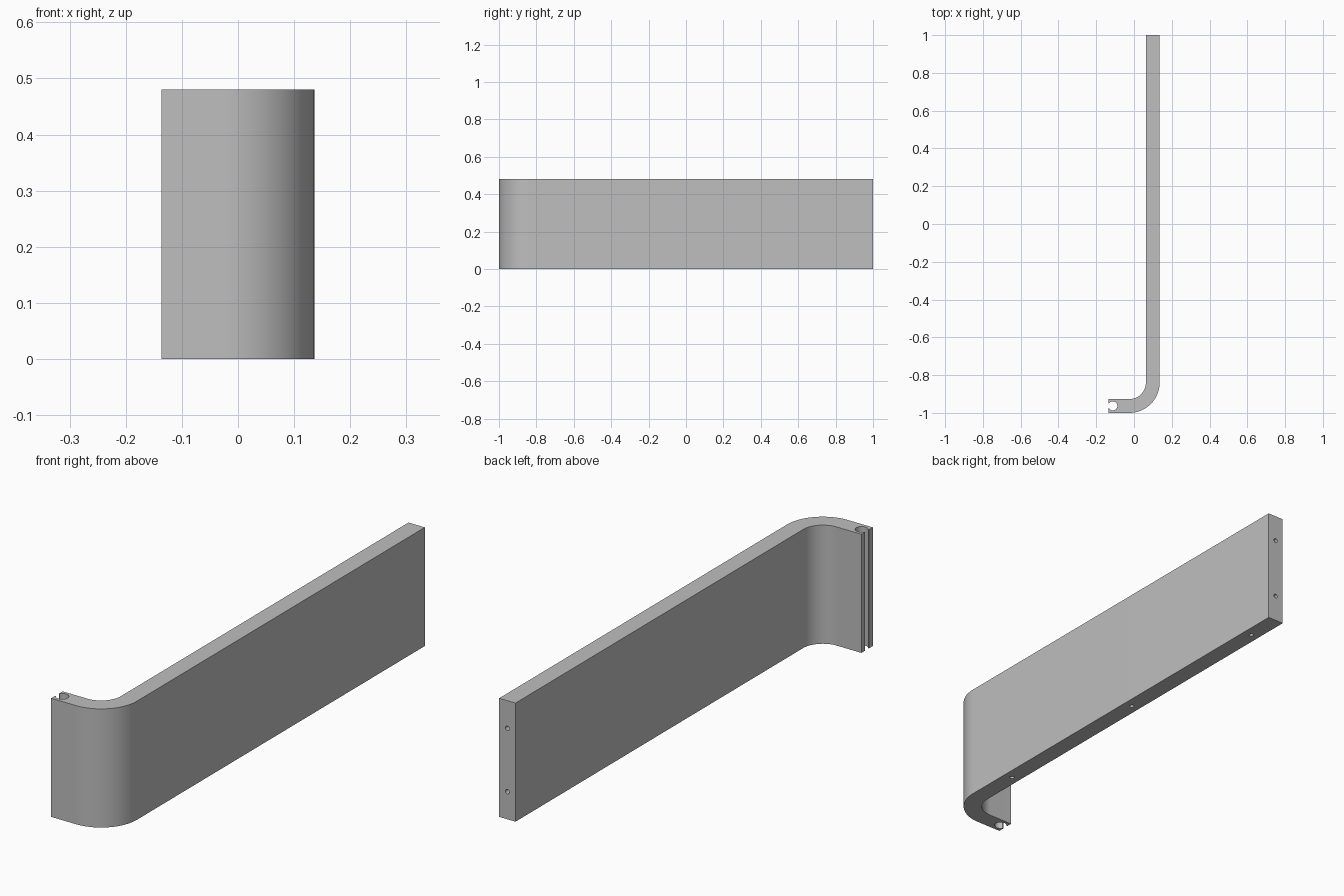
import bpy, bmesh
from math import radians, sin, cos
from mathutils import Matrix, Vector

if "Cube" in bpy.data.objects:
    bpy.data.objects.remove(bpy.data.objects["Cube"])

HEIGHT = 0.48
OUT_X, IN_X = 0.136, 0.063        # two faces of the long panel
BEND = (-0.025, -0.839)           # centre of the corner bend
MID_Y = -0.963                    # middle of the short return
HOLE_R, HOLE_DEPTH = 0.009, 0.08

grey = bpy.data.materials.new("plain grey")
grey.use_nodes = True
grey.diffuse_color = (0.52, 0.52, 0.52, 1)
grey.node_tree.nodes["Principled BSDF"].inputs["Base Color"].default_value = (0.52, 0.52, 0.52, 1)


def arc(centre, radius, start, end, steps):
    """Points on a circular arc, angles in degrees."""
    angles = [radians(start + (end - start) * i / steps) for i in range(steps + 1)]
    return [(centre[0] + radius * cos(a), centre[1] + radius * sin(a)) for a in angles]


def make_object(name, bm):
    bmesh.ops.recalc_face_normals(bm, faces=bm.faces)
    mesh = bpy.data.meshes.new(name)
    bm.to_mesh(mesh)
    bm.free()
    mesh.materials.append(grey)
    obj = bpy.data.objects.new(name, mesh)
    bpy.context.collection.objects.link(obj)
    return obj


# Bent panel outline, with the round keyhole slot in the end of the return
outline = [(-OUT_X, -1)]
outline += arc(BEND, OUT_X - BEND[0], -90, 0, 32)
outline += [(OUT_X, 1), (IN_X, 1)]
outline += arc(BEND, IN_X - BEND[0], 0, -90, 32)
outline += [(-OUT_X, BEND[1] - (IN_X - BEND[0])), (-OUT_X, MID_Y + 0.012)]
outline += arc((-0.112, MID_Y), 0.024, 150, -150, 32)
outline += [(-OUT_X, MID_Y - 0.012)]

bm = bmesh.new()
base = bm.faces.new([bm.verts.new((x, y, 0)) for x, y in outline])
top = bmesh.ops.extrude_face_region(bm, geom=[base])
bmesh.ops.translate(bm, vec=(0, 0, HEIGHT),
                    verts=[v for v in top["geom"] if isinstance(v, bmesh.types.BMVert)])
panel = make_object("bent_panel", bm)

# Blind dowel holes: two in the back end, three along the bottom edge
mid_x = (OUT_X + IN_X) / 2
drills = [(Vector((mid_x, 1, z)), Matrix.Rotation(radians(90), 4, "X")) for z in (0.112, 0.368)]
drills += [(Vector((mid_x, y, 0)), Matrix.Identity(4)) for y in (-0.64, 0.104, 0.848)]

bm = bmesh.new()
for place, turn in drills:
    bmesh.ops.create_cone(bm, cap_ends=True, segments=24, radius1=HOLE_R, radius2=HOLE_R,
                          depth=2 * HOLE_DEPTH, matrix=Matrix.Translation(place) @ turn)
cutter = make_object("hole_cutter", bm)
cutter.hide_render = True

cut = panel.modifiers.new("drill holes", "BOOLEAN")
cut.operation = "DIFFERENCE"
cut.solver = "EXACT"
cut.object = cutter

bpy.ops.object.select_all(action="DESELECT")
panel.select_set(True)
bpy.context.view_layer.objects.active = panel
bpy.ops.object.modifier_apply(modifier=cut.name)
bpy.data.objects.remove(cutter)

bpy.ops.object.shade_smooth_by_angle(angle=radians(30))
